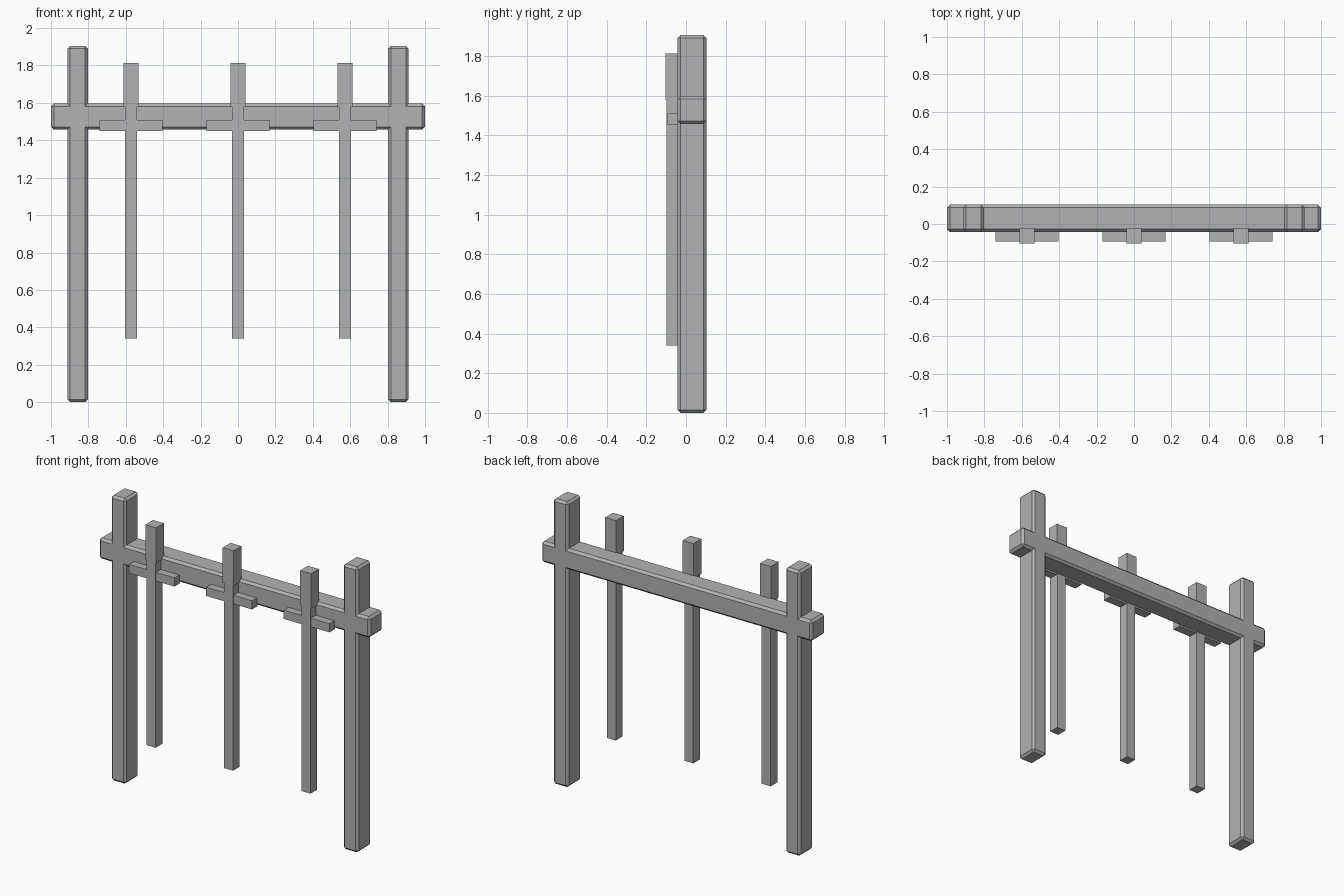
import bpy

cube = bpy.data.objects.get("Cube")
if cube:
    bpy.data.objects.remove(cube, do_unlink=True)

# Single plain grey material
grey = bpy.data.materials.new("plain grey")
grey.use_nodes = True
colour = (0.448, 0.448, 0.448, 1)
grey.diffuse_color = colour
grey.node_tree.nodes["Principled BSDF"].inputs["Base Color"].default_value = colour


def box(name, xs, ys, zs, bevel=0):
    """Box spanning the given ranges, with optional chamfered edges."""
    spans = (xs, ys, zs)
    bpy.ops.mesh.primitive_cube_add(size=1, location=[(a + b) / 2 for a, b in spans])
    obj = bpy.context.object
    obj.name = name
    obj.scale = [b - a for a, b in spans]
    bpy.ops.object.transform_apply(location=False, rotation=False, scale=True)
    obj.data.materials.append(grey)
    if bevel:
        mod = obj.modifiers.new("chamfer", 'BEVEL')
        mod.width = bevel
        mod.segments = 1
    return obj


# Frame: two posts and a crossbeam, flush front and back
DEPTH = (-0.043, 0.103)
CHAMFER = 0.015
for side, x in (("right", -0.857), ("left", 0.857)):
    box(side + "_post", (x - 0.055, x + 0.055), DEPTH, (0, 1.905), CHAMFER)
box("crossbeam", (-1, 1), DEPTH, (1.457, 1.597), CHAMFER)

# Three hanging swords: blade, guard and grip
for label, x in (("right", -0.572), ("middle", 0), ("left", 0.572)):
    box(label + "_blade", (x - 0.033, x + 0.033), (-0.099, -0.029), (0.34, 1.58))
    box(label + "_guard", (x - 0.169, x + 0.169), (-0.094, -0.034), (1.451, 1.509))
    box(label + "_grip", (x - 0.04, x + 0.04), (-0.104, -0.022), (1.577, 1.812))
